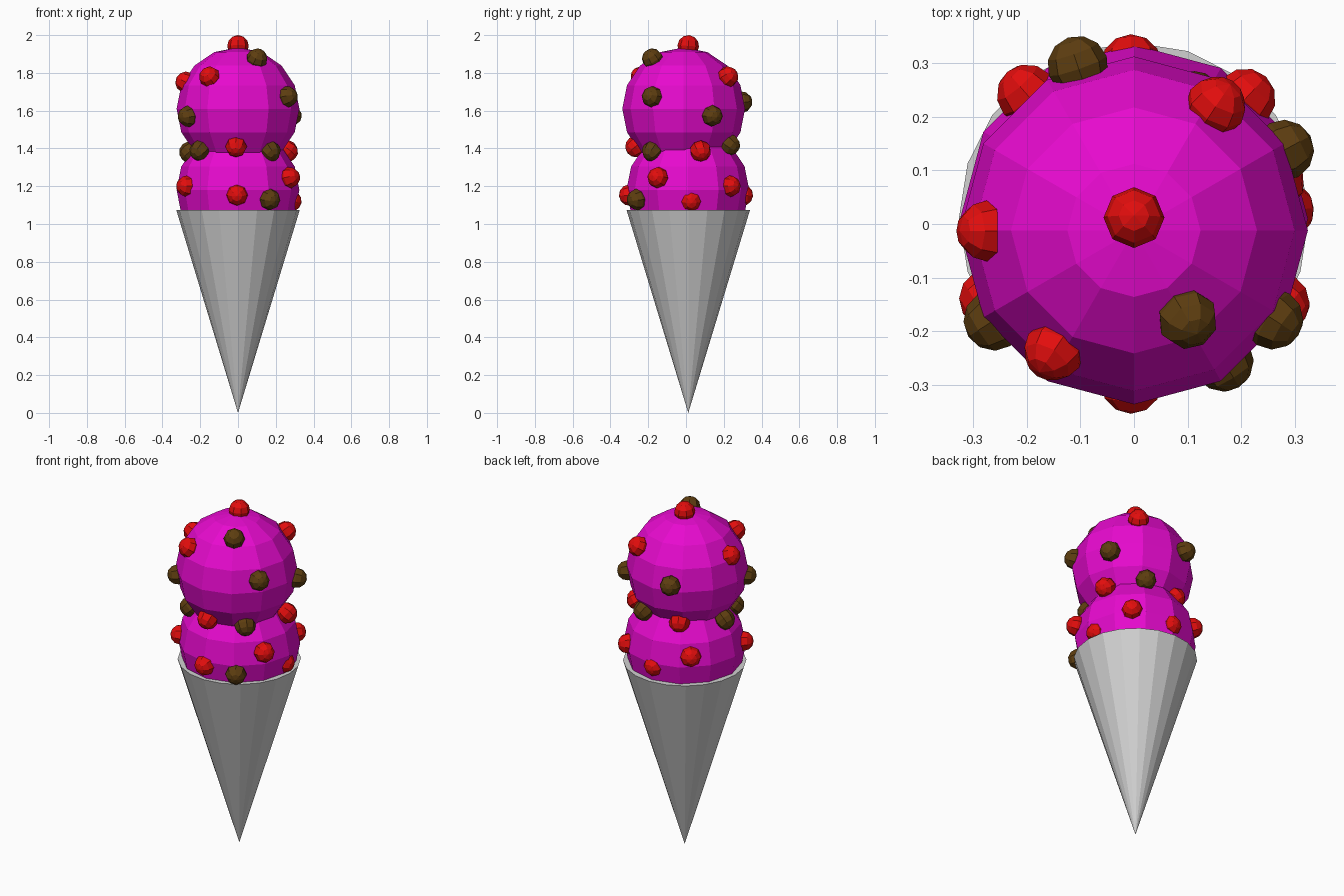
import bpy
from mathutils import Vector

cube = bpy.data.objects.get("Cube")
if cube:
    bpy.data.objects.remove(cube, do_unlink=True)


def material(name, rgb):
    mat = bpy.data.materials.new(name)
    mat.use_nodes = True
    mat.diffuse_color = (*rgb, 1)
    mat.node_tree.nodes["Principled BSDF"].inputs["Base Color"].default_value = (*rgb, 1)
    return mat


GREY = material("cone grey", (0.64, 0.64, 0.64))
MAGENTA = material("scoop magenta", (0.8, 0.003, 0.62))
RED = material("candy red", (0.76, 0.004, 0.004))
BROWN = material("candy brown", (0.11, 0.047, 0.005))


def finish(name, mat):
    obj = bpy.context.object
    obj.name = name
    obj.data.materials.append(mat)
    return obj


def ball(name, mat, centre, radius, segments, rings):
    bpy.ops.mesh.primitive_uv_sphere_add(
        segments=segments, ring_count=rings, radius=radius, location=centre)
    return finish(name, mat)


# Pointed cone, closed at the rim
RIM = 1.075
bpy.ops.mesh.primitive_cone_add(vertices=20, radius1=0, radius2=0.327, depth=RIM,
                                location=(0, 0.012, RIM / 2))
finish("cone", GREY)

# Two faceted scoops
LOWER = Vector((0, 0.01, 1.18))
UPPER = Vector((0, -0.012, 1.61))
ball("lower_scoop", MAGENTA, LOWER, 0.325, 12, 8)
ball("upper_scoop", MAGENTA, UPPER, 0.325, 12, 8)


# Candies sit half sunk, each turned to face out of its scoop
def candies(prefix, mat, scoop, spots):
    for i, spot in enumerate(spots, 1):
        obj = ball(f"{prefix}_{i}", mat, spot, 0.057, 8, 6)
        outward = Vector(spot) - scoop
        obj.rotation_mode = "QUATERNION"
        obj.rotation_quaternion = outward.to_track_quat("Z", "Y")


candies("upper_red_candy", RED, UPPER, [
    (0, 0.012, 1.943), (-0.15, -0.237, 1.778), (-0.275, -0.013, 1.75),
    (0.153, 0.22, 1.778), (-0.01, -0.265, 1.41), (0.262, 0.077, 1.386),
    (-0.106, 0.21, 1.4)])
candies("upper_brown_candy", BROWN, UPPER, [
    (0.1, -0.177, 1.873), (0.26, -0.178, 1.673), (-0.262, -0.18, 1.57),
    (0.28, 0.138, 1.573), (-0.105, 0.295, 1.645), (-0.2, -0.155, 1.39),
    (0.17, -0.177, 1.386), (0.11, 0.23, 1.42), (-0.255, 0.01, 1.38)])
candies("lower_red_candy", RED, LOWER, [
    (-0.27, -0.14, 1.2), (-0.005, -0.298, 1.153), (0.272, -0.148, 1.245),
    (0.28, 0.026, 1.122), (0.208, 0.234, 1.2), (-0.005, 0.298, 1.153),
    (-0.2, 0.242, 1.235)])
candies("lower_brown_candy", BROWN, LOWER, [(0.167, -0.257, 1.13)])
